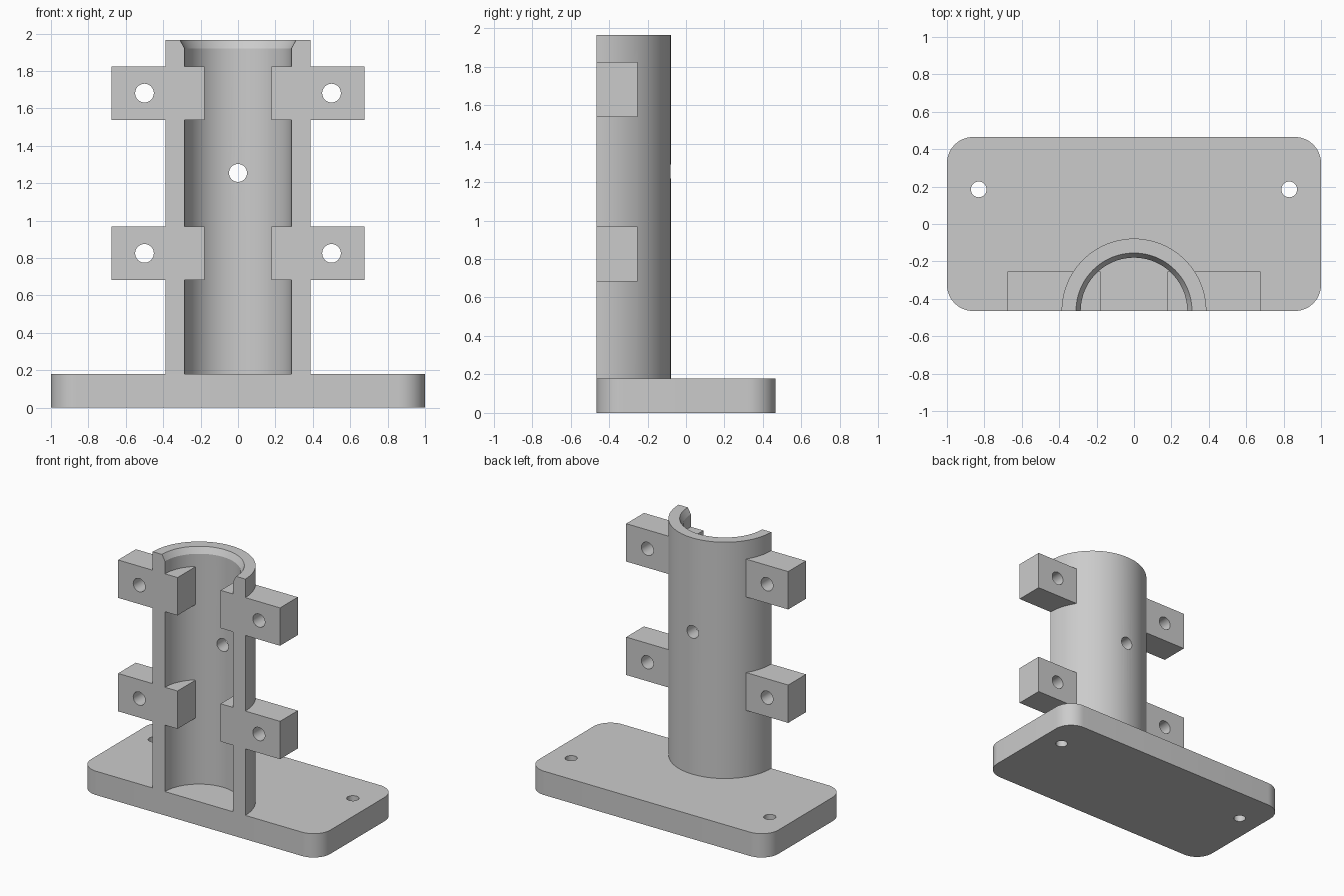
import bpy, bmesh, math
from mathutils import Matrix, Vector

if "Cube" in bpy.data.objects:
    bpy.data.objects.remove(bpy.data.objects["Cube"], do_unlink=True)

grey = bpy.data.materials.new("plain grey")
grey.use_nodes = True
COLOUR = (0.6, 0.6, 0.6, 1)
grey.diffuse_color = COLOUR
grey.node_tree.nodes["Principled BSDF"].inputs["Base Color"].default_value = COLOUR

FRONT = -0.465      # the flat front plane, also the tube axis
BASE_TOP = 0.18


def make_object(name, bm):
    bmesh.ops.recalc_face_normals(bm, faces=bm.faces)
    mesh = bpy.data.meshes.new(name)
    bm.to_mesh(mesh)
    bm.free()
    mesh.materials.append(grey)
    obj = bpy.data.objects.new(name, mesh)
    bpy.context.collection.objects.link(obj)
    return obj


def box(name, low, high):
    low, high = Vector(low), Vector(high)
    bm = bmesh.new()
    bmesh.ops.create_cube(bm, size=1)
    for v in bm.verts:
        v.co = (low + high) / 2 + v.co * (high - low)
    return make_object(name, bm)


def pin(name, centre, radius, axis, length=1.2):
    bm = bmesh.new()
    turn = Matrix.Rotation(math.pi / 2, 4, 'X') if axis == 'Y' else Matrix()
    bmesh.ops.create_cone(bm, cap_ends=True, segments=32, radius1=radius, radius2=radius,
                          depth=length, matrix=Matrix.Translation(centre) @ turn)
    return make_object(name, bm)


def combine(target, tool, operation):
    """Apply a boolean and discard the tool."""
    tool.hide_render = True
    bpy.context.view_layer.objects.active = target
    mod = target.modifiers.new(operation.lower(), 'BOOLEAN')
    mod.operation, mod.solver, mod.object = operation, 'EXACT', tool
    bpy.ops.object.modifier_apply(modifier=mod.name)
    bpy.data.objects.remove(tool, do_unlink=True)


# Base plate with rounded upright edges
base = box("base_plate", (-1, FRONT, 0), (1, -FRONT, BASE_TOP))
bm = bmesh.new()
bm.from_mesh(base.data)
upright = [e for e in bm.edges if abs(e.verts[0].co.z - e.verts[1].co.z) > 0.1]
bmesh.ops.bevel(bm, geom=upright, offset=0.14, segments=12, profile=0.5, affect='EDGES')
bm.to_mesh(base.data)
bm.free()

# Half tube: wall section with a flared mouth, swept through half a turn
section = [(0.285, BASE_TOP), (0.285, 1.92), (0.31, 1.965), (0.387, 1.965), (0.387, BASE_TOP)]
STEPS = 48
bm = bmesh.new()
rings = []
for i in range(STEPS + 1):
    a = math.pi * i / STEPS
    rings.append([bm.verts.new((r * math.cos(a), FRONT + r * math.sin(a), z)) for r, z in section])
for a, b in zip(rings, rings[1:]):
    for k in range(len(section)):
        n = (k + 1) % len(section)
        bm.faces.new((a[k], a[n], b[n], b[k]))
bm.faces.new(rings[0])
bm.faces.new(rings[-1])
tube = make_object("half_tube_with_lugs", bm)

# Clamping lugs on both sides, merged with the tube and drilled
for side in (-1, 1):
    x_low, x_high = sorted((side * 0.18, side * 0.677))
    for z in (0.825, 1.682):
        lug = box("lug", (x_low, FRONT, z - 0.143), (x_high, -0.253, z + 0.143))
        combine(tube, lug, 'UNION')
        combine(tube, pin("lug_hole", (side * 0.5, FRONT, z), 0.05, 'Y'), 'DIFFERENCE')
    combine(base, pin("base_hole", (side * 0.83, 0.185, 0), 0.042, 'Z'), 'DIFFERENCE')

# Hole through the back of the tube
combine(tube, pin("tube_hole", (0, FRONT, 1.255), 0.048, 'Y'), 'DIFFERENCE')

# Smooth curved walls, crisp edges
bpy.ops.object.select_all(action='DESELECT')
for obj in (base, tube):
    obj.select_set(True)
bpy.context.view_layer.objects.active = tube
bpy.ops.object.shade_smooth_by_angle(angle=math.radians(25))
